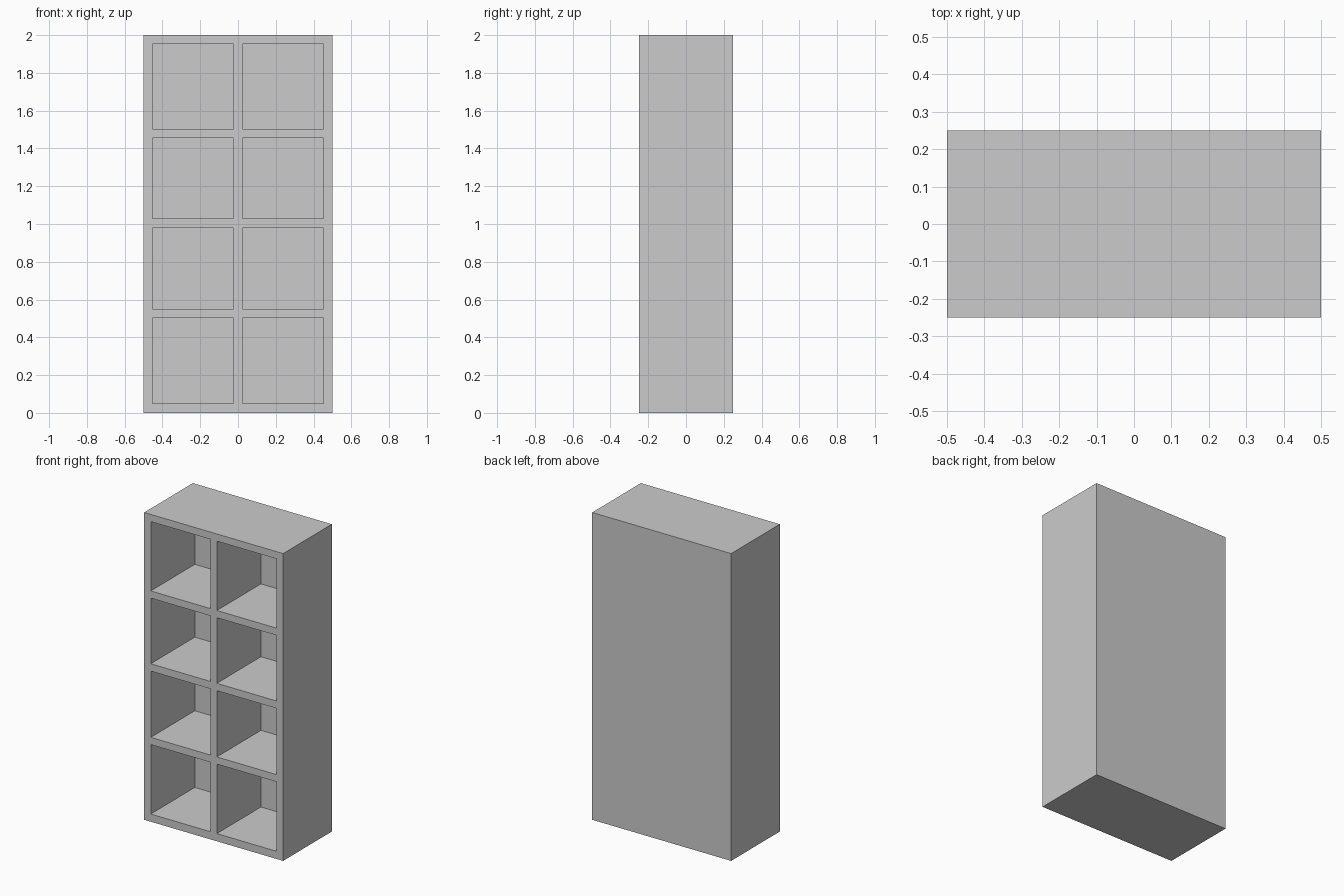
import bpy
import bmesh
from mathutils import Matrix, Vector

if "Cube" in bpy.data.objects:
    bpy.data.objects.remove(bpy.data.objects["Cube"])

W, D, H = 1.0, 0.5, 2.0
WALL = 0.047
COLUMNS = [(-0.453, -0.023), (0.023, 0.453)]
ROWS = [(0.05, 0.502), (0.549, 0.98), (1.028, 1.455), (1.502, 1.953)]


def add_box(bm, lo, hi):
    lo, hi = Vector(lo), Vector(hi)
    mat = Matrix.Translation((lo + hi) / 2) @ Matrix.Diagonal((*(hi - lo), 1))
    bmesh.ops.create_cube(bm, size=1, matrix=mat)


def make_object(name, boxes):
    bm = bmesh.new()
    for lo, hi in boxes:
        add_box(bm, lo, hi)
    mesh = bpy.data.meshes.new(name)
    bm.to_mesh(mesh)
    bm.free()
    obj = bpy.data.objects.new(name, mesh)
    bpy.context.collection.objects.link(obj)
    return obj


# Solid cabinet block
shelf = make_object("shelf_unit", [((-W / 2, -D / 2, 0), (W / 2, D / 2, H))])

# Eight compartments, open at the front and closed by the back panel
cutter = make_object("compartment_cutter", [
    ((x0, -D / 2 - 0.1, z0), (x1, D / 2 - WALL, z1))
    for x0, x1 in COLUMNS for z0, z1 in ROWS])
cutter.hide_render = True

# Hollow out the compartments
mod = shelf.modifiers.new("compartments", 'BOOLEAN')
mod.operation = 'DIFFERENCE'
mod.solver = 'EXACT'
mod.object = cutter
bpy.context.view_layer.objects.active = shelf
bpy.ops.object.modifier_apply(modifier=mod.name)
bpy.data.objects.remove(cutter, do_unlink=True)
